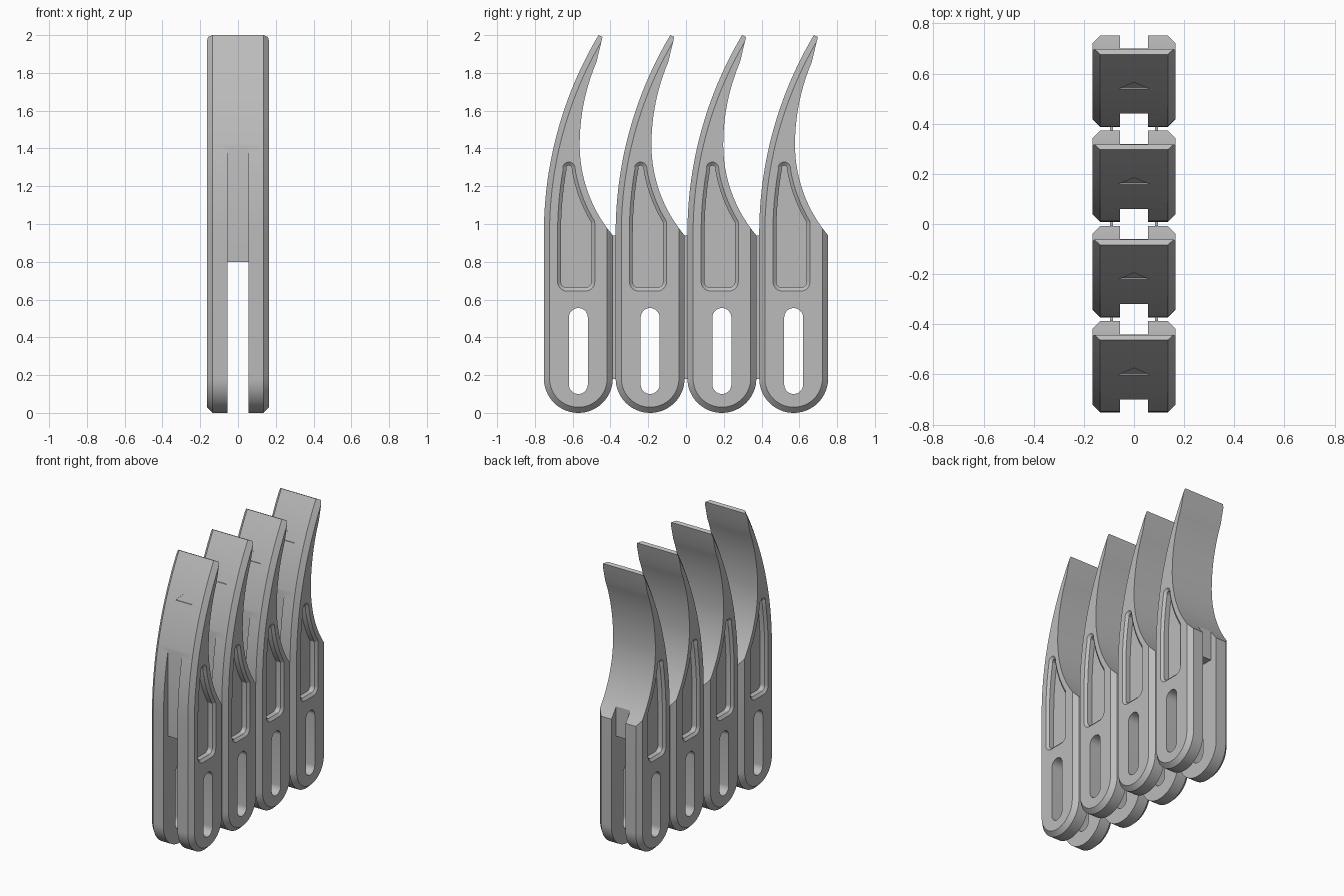
import bpy, bmesh, math
from mathutils import Vector

cube = bpy.data.objects.get("Cube")
if cube:
    bpy.data.objects.remove(cube, do_unlink=True)

SPACING, HALF_DEPTH, HALF_WIDTH, CHAMFER = 0.38, 0.1825, 0.165, 0.03

grey = bpy.data.materials.new("plain_grey")
grey.use_nodes = True
grey.diffuse_color = (0.5, 0.5, 0.5, 1)
grey.node_tree.nodes["Principled BSDF"].inputs["Base Color"].default_value = grey.diffuse_color


def arc(cy, cz, r, start, end, n):
    angles = [math.radians(start + (end - start) * i / n) for i in range(n + 1)]
    return [(cy + r * math.cos(a), cz + r * math.sin(a)) for a in angles]


def inset(outline, d):
    """Move a counter-clockwise outline inwards by d with mitred corners."""
    pts = [Vector(p) for p in outline]
    result = []
    for i, p in enumerate(pts):
        a = (p - pts[i - 1]).normalized()
        b = (pts[(i + 1) % len(pts)] - p).normalized()
        na, nb = Vector((-a.y, a.x)), Vector((-b.y, b.x))
        result.append(tuple(p + (na + nb) * d / (1 + na.dot(nb))))
    return result


def loft(name, rings):
    """Closed solid through matching rings of 3D points."""
    bm = bmesh.new()
    loops = [[bm.verts.new(p) for p in ring] for ring in rings]
    for a, b in zip(loops, loops[1:]):
        for i in range(len(a)):
            j = (i + 1) % len(a)
            bm.faces.new((a[i], a[j], b[j], b[i]))
    bm.faces.new(loops[0][::-1])
    bm.faces.new(loops[-1])
    bmesh.ops.recalc_face_normals(bm, faces=bm.faces)
    mesh = bpy.data.meshes.new(name)
    bm.to_mesh(mesh)
    bm.free()
    mesh.materials.append(grey)
    obj = bpy.data.objects.new(name, mesh)
    bpy.context.collection.objects.link(obj)
    return obj


def side_loft(name, sections):
    return loft(name, [[(x, y, z) for y, z in outline] for x, outline in sections])


def cut(target, cutter):
    mod = target.modifiers.new("cut", 'BOOLEAN')
    mod.operation, mod.solver, mod.object = 'DIFFERENCE', 'EXACT', cutter
    bpy.context.view_layer.update()
    graph = bpy.context.evaluated_depsgraph_get()
    mesh = bpy.data.meshes.new_from_object(target.evaluated_get(graph))
    target.modifiers.clear()
    target.data = mesh
    bpy.data.objects.remove(cutter, do_unlink=True)


# Chamfered body: curved front, round foot, straight back
FRONT_R = 2.05
front_cy = FRONT_R - HALF_DEPTH
top = 180 - math.degrees(math.asin(1.25 / FRONT_R))
body = arc(front_cy, 0.95, FRONT_R, top, 180, 28)
body += arc(0, HALF_DEPTH, HALF_DEPTH, 180, 360, 32)
body += [(HALF_DEPTH, 1.1), (0.6, 1.3), (0.6, 2.2)]
small = inset(body, CHAMFER)
edge = HALF_WIDTH - CHAMFER
claw = side_loft("claw_1", [(-HALF_WIDTH, small), (-edge, body), (edge, body), (HALF_WIDTH, small)])

# Hollow back of the blade and its slanted tip
hollow = [(0.35, 0.74)] + arc(0.752, 1.42, 0.745, 220, 180, 20)
hollow += arc(1.127, 1.42, 1.12, 180, 157, 10)[1:]
hollow += [(0.128, 1.99), (0.02, 2.041), (0.02, 2.4), (0.8, 2.4), (0.8, 0.74)]
cut(claw, side_loft("hollow_cutter", [(-0.3, hollow), (0.3, hollow)]))

# Centre slot that leaves a web between the two side plates
slot = [(-0.13, 0.8), (0.13, 0.8), (0.13, 1.5), (0.3, 1.5),
        (0.3, -0.1), (-0.3, -0.1), (-0.3, 1.5), (-0.13, 1.5)]
cut(claw, side_loft("slot_cutter", [(-0.055, slot), (0.055, slot)]))

# Long round-ended hole through both plates
hole = arc(0, 0.15, 0.05, 180, 360, 16) + arc(0, 0.505, 0.05, 0, 180, 16)
cut(claw, side_loft("hole_cutter", [(-0.3, hole), (0.3, hole)]))

# Chamfered pocket on each side
pocket = arc(-0.06, 0.695, 0.05, 180, 270, 8) + arc(0.037, 0.695, 0.05, 270, 360, 8)
pocket += arc(0.057, 1.005, 0.03, 0, 28, 4)
pocket += arc(0.752, 1.42, 0.78, 209, 191, 10)
pocket += arc(-0.05, 1.295, 0.033, 15, 165, 10)
pocket += arc(front_cy, 0.95, FRONT_R - 0.0725, 170, 180, 8)
floor = inset(pocket, 0.018)
for s in (-1, 1):
    cut(claw, side_loft("pocket_cutter", [
        (s * 0.2, pocket), (s * HALF_WIDTH, pocket), (s * 0.15, floor), (s * 0.115, floor)]))

# Shallow arrow mark on the front of the blade
def front_y(z):
    return front_cy - math.sqrt(FRONT_R ** 2 - (z - 0.95) ** 2)

arrow = [(-0.065, 1.72), (0.065, 1.72), (0, 1.785)]
cut(claw, loft("arrow_cutter", [[(x, front_y(z) + d, z) for x, z in arrow] for d in (-0.03, 0.006)]))

# Smooth the curves and keep the creases
bpy.ops.object.select_all(action='DESELECT')
claw.select_set(True)
bpy.context.view_layer.objects.active = claw
bpy.ops.object.shade_smooth_by_angle(angle=math.radians(20))

# Row of four claws
for i in range(4):
    obj = claw
    if i:
        obj = claw.copy()
        obj.name = f"claw_{i + 1}"
        bpy.context.collection.objects.link(obj)
    obj.location.y = (i - 1.5) * SPACING

# Thin tabs joining neighbouring claws
for i in range(3):
    y = (i - 1) * SPACING
    for side, x in (("right", -0.09), ("left", 0.09)):
        strip = [(y - 0.012, 0.18), (y + 0.012, 0.18), (y + 0.012, 0.94), (y - 0.012, 0.94)]
        side_loft(f"joining_tab_{side}_{i + 1}", [(x - 0.006, strip), (x + 0.006, strip)])
